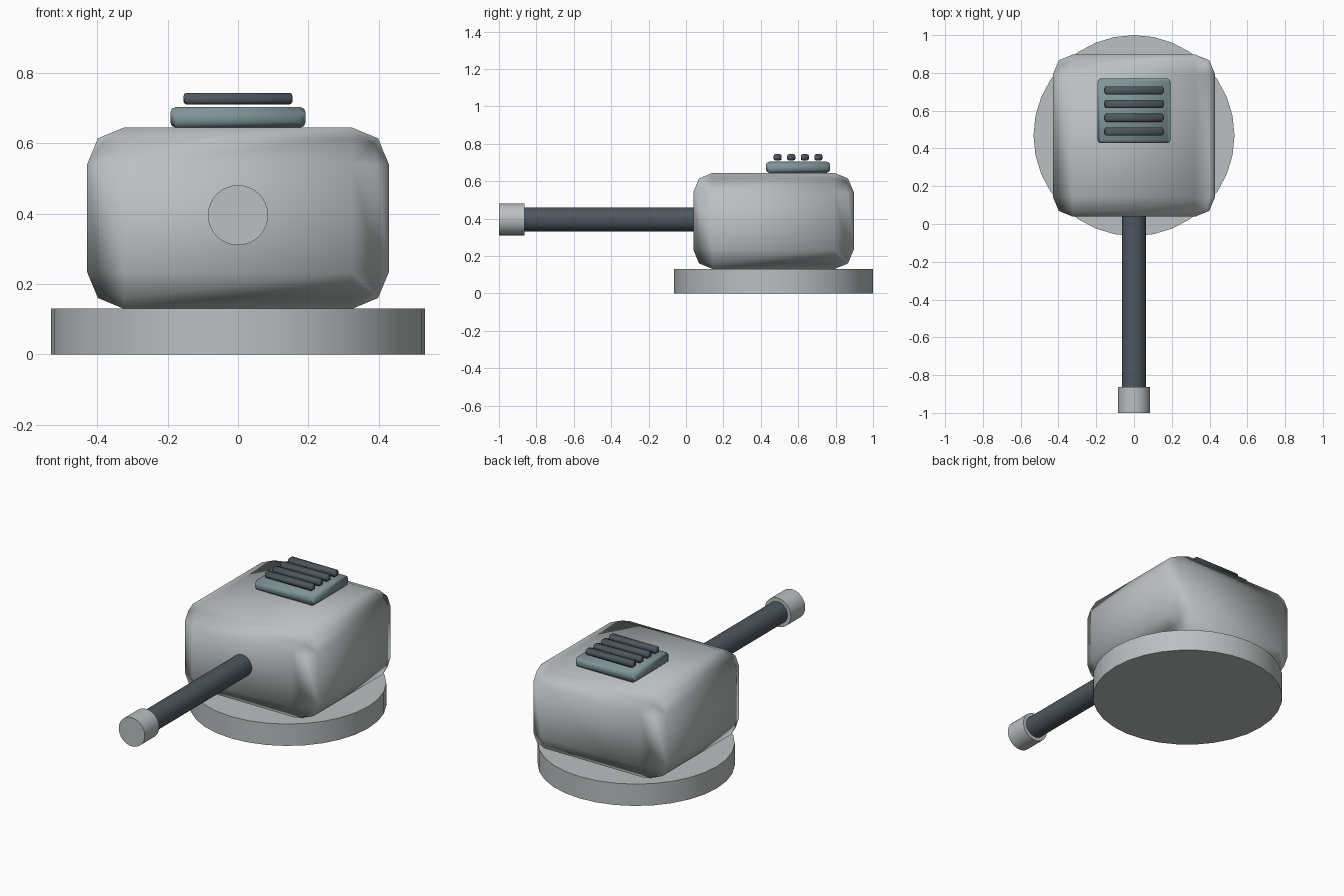
import bpy
import math

cube = bpy.data.objects.get("Cube")
if cube:
    bpy.data.objects.remove(cube, do_unlink=True)


def make_material(name, color):
    mat = bpy.data.materials.new(name)
    mat.use_nodes = True
    mat.diffuse_color = (*color, 1)
    mat.node_tree.nodes["Principled BSDF"].inputs["Base Color"].default_value = (*color, 1)
    return mat


light_grey = make_material("light_grey", (0.50, 0.525, 0.535))
teal_grey = make_material("teal_grey", (0.21, 0.30, 0.32))
dark_grey = make_material("dark_grey", (0.075, 0.095, 0.115))


def finish(obj, name, mat, angle):
    obj.name = name
    obj.data.name = name
    obj.data.materials.append(mat)
    bpy.ops.object.shade_smooth_by_angle(angle=math.radians(angle))
    return obj


def rounded_box(name, center, size, bevel, mat):
    """Box with two-step rounded edges."""
    bpy.ops.mesh.primitive_cube_add(size=1, location=center)
    obj = bpy.context.object
    obj.scale = size
    bpy.ops.object.transform_apply(location=False, rotation=False, scale=True)
    mod = obj.modifiers.new("rounded_edges", "BEVEL")
    mod.width = bevel
    mod.segments = 2
    mod.harden_normals = True
    bpy.ops.object.modifier_apply(modifier=mod.name)
    return finish(obj, name, mat, 50)


def cylinder(name, center, radius, depth, mat, along_y=False):
    tilt = math.pi / 2 if along_y else 0
    bpy.ops.mesh.primitive_cylinder_add(vertices=32, radius=radius, depth=depth,
                                        location=center, rotation=(tilt, 0, 0))
    return finish(bpy.context.object, name, mat, 30)


# Round base and housing share one centre
mid_y = 0.468
cylinder("base", (0, mid_y, 0.065), 0.532, 0.13, light_grey)
rounded_box("housing", (0, mid_y, 0.3875), (0.858, 0.858, 0.515), 0.104, light_grey)

# Barrel runs forward from inside the housing to the muzzle
axis_z = 0.396
cylinder("barrel", (0, -0.39, axis_z), 0.064, 1.1, dark_grey, along_y=True)
cylinder("muzzle", (0, -0.932, axis_z), 0.0855, 0.136, light_grey, along_y=True)

# Roof hatch with a row of vent bars floating just above it
hatch_y = 0.599
rounded_box("hatch", (0, hatch_y, 0.6745), (0.385, 0.342, 0.059), 0.016, teal_grey)
for i in range(4):
    y = hatch_y + (i - 1.5) * 0.0725
    rounded_box(f"vent_bar_{i + 1}", (0, y, 0.7275), (0.31, 0.043, 0.033), 0.009, dark_grey)
